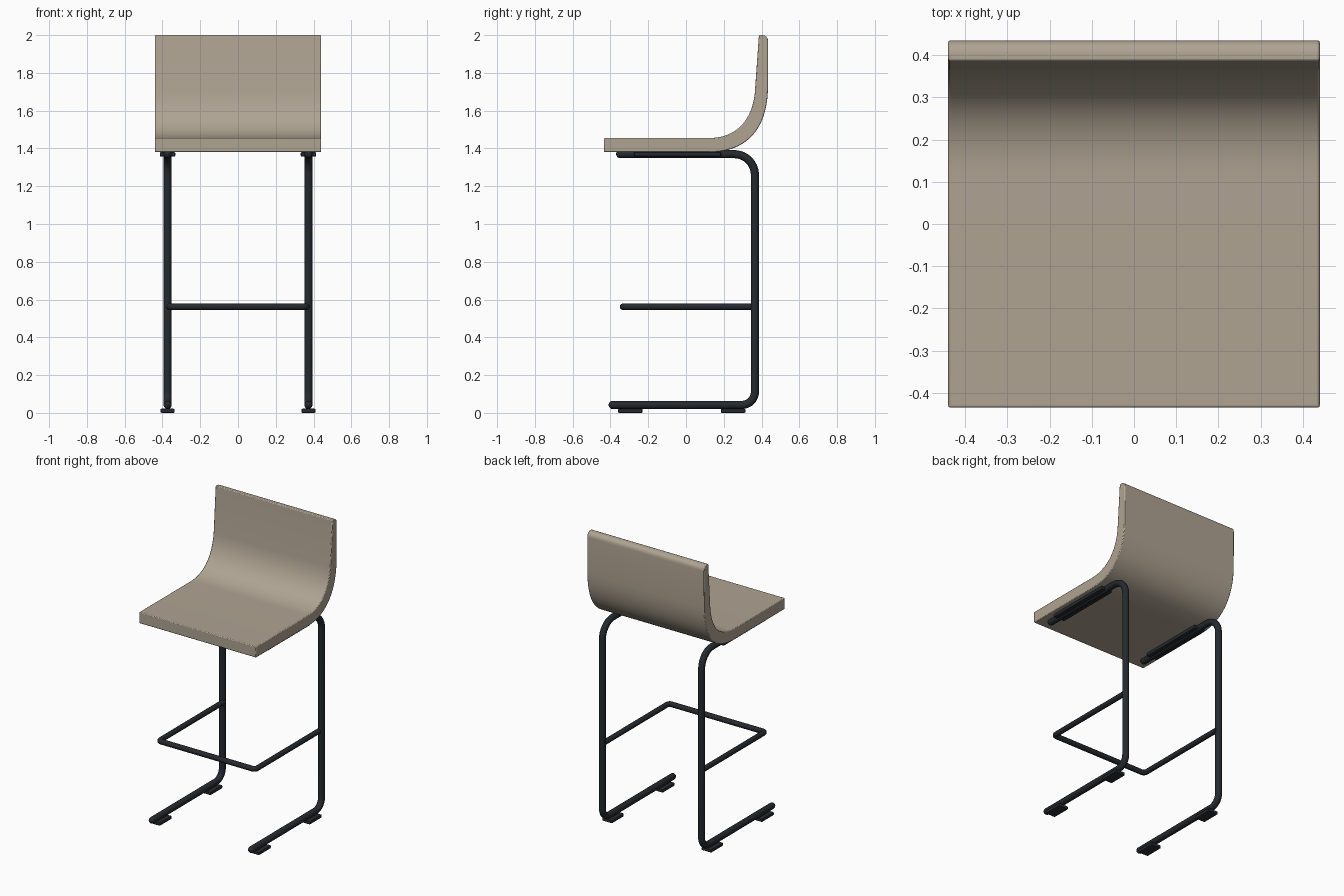
import bpy, bmesh
from math import radians, sin, cos, pi
from mathutils import Vector
from mathutils.geometry import interpolate_bezier

if "Cube" in bpy.data.objects:
    bpy.data.objects.remove(bpy.data.objects["Cube"])


def material(name, rgb):
    m = bpy.data.materials.new(name)
    m.diffuse_color = (*rgb, 1)
    m.use_nodes = True
    m.node_tree.nodes["Principled BSDF"].inputs["Base Color"].default_value = m.diffuse_color
    return m


BEIGE = material("beige", (0.43, 0.37, 0.29))
DARK = material("dark_metal", (0.018, 0.023, 0.028))


def add_object(name, mesh, mat, smooth=True):
    ob = bpy.data.objects.new(name, mesh)
    bpy.context.collection.objects.link(ob)
    mesh.materials.clear()
    mesh.materials.append(mat)
    if smooth:
        bpy.ops.object.select_all(action='DESELECT')
        ob.select_set(True)
        bpy.context.view_layer.objects.active = ob
        bpy.ops.object.shade_smooth_by_angle(angle=radians(35))
    return ob


def bevel(ob, width, segments=2):
    mod = ob.modifiers.new("bevel", 'BEVEL')
    mod.width, mod.segments = width, segments
    mod.limit_method, mod.angle_limit = 'ANGLE', radians(40)


def rounded_path(points, radii, steps=8):
    """Replace each inner corner with a right-angle arc of the given radius."""
    pts = [Vector(p) for p in points]
    out = [pts[0]]
    for a, b, c, r in zip(pts, pts[1:], pts[2:], radii):
        u, v = (a - b).normalized(), (c - b).normalized()
        centre = b + (u + v) * r
        for i in range(steps + 1):
            t = i / steps * pi / 2
            out.append(centre - v * r * cos(t) - u * r * sin(t))
    return out + [pts[-1]]


def tube(name, path, radius, round_ends=False):
    pts = [(p, 1) for p in path]
    if round_ends:  # dome both tips
        def dome(tip, nxt):
            d = (nxt - tip).normalized() * radius
            return [(tip + d * (1 - cos(t)), max(sin(t), 0.15))
                    for t in (0.15, 0.5, 0.9, 1.25, pi / 2)]
        pts = dome(path[0], path[1]) + pts[1:-1] + dome(path[-1], path[-2])[::-1]
    cu = bpy.data.curves.new(name, 'CURVE')
    cu.dimensions = '3D'
    cu.bevel_depth, cu.bevel_resolution, cu.use_fill_caps = radius, 4, True
    sp = cu.splines.new('POLY')
    sp.points.add(len(pts) - 1)
    for q, (p, r) in zip(sp.points, pts):
        q.co, q.radius = (*p, 1), r
    tmp = bpy.data.objects.new("tmp", cu)
    bpy.context.collection.objects.link(tmp)
    bpy.context.view_layer.update()
    dg = bpy.context.evaluated_depsgraph_get()
    mesh = bpy.data.meshes.new_from_object(tmp.evaluated_get(dg))
    bpy.data.objects.remove(tmp)
    return add_object(name, mesh, DARK)


def box(name, centre, size, bev):
    bm = bmesh.new()
    bmesh.ops.create_cube(bm, size=1)
    bmesh.ops.scale(bm, vec=size, verts=bm.verts)
    bmesh.ops.translate(bm, vec=centre, verts=bm.verts)
    mesh = bpy.data.meshes.new(name)
    bm.to_mesh(mesh)
    bm.free()
    bevel(add_object(name, mesh, DARK, False), bev)


# Seat and backrest shell: one side profile extruded across the width
def bez(*p, n=20):
    return interpolate_bezier(*[Vector((0, *q)) for q in p], n)


profile = [Vector((0, -0.435, 1.38))]
profile += bez((0.12, 1.38), (0.31, 1.38), (0.43, 1.49), (0.434, 1.72))
profile += bez((0.435, 1.965), (0.435, 1.985), (0.425, 1.998), (0.405, 2.0), n=6)
profile += [Vector((0, 0.386, 2.0))]
profile += bez((0.364, 1.69), (0.345, 1.53), (0.25, 1.455), (0.12, 1.455))
profile += [Vector((0, -0.435, 1.455))]
bm = bmesh.new()
face = bm.faces.new([bm.verts.new(p + Vector((-0.44, 0, 0))) for p in profile])
ext = bmesh.ops.extrude_face_region(bm, geom=[face])
bmesh.ops.translate(bm, vec=(0.88, 0, 0),
                    verts=[g for g in ext["geom"] if isinstance(g, bmesh.types.BMVert)])
bmesh.ops.recalc_face_normals(bm, faces=bm.faces)
mesh = bpy.data.meshes.new("seat_shell")
bm.to_mesh(mesh)
bm.free()
bevel(add_object("seat_shell", mesh, BEIGE), 0.005)

for side, s in (("left", -1), ("right", 1)):
    x = 0.373 * s
    # Bent side frame
    path = rounded_path([(x, -0.41, 0.042), (x, 0.365, 0.042),
                         (x, 0.365, 1.37), (x, -0.37, 1.37)], (0.07, 0.11))
    tube(side + "_frame", path, 0.0215, True)
    # Mounting plate under the seat
    box(side + "_seat_plate", (x, -0.045, 1.369), (0.082, 0.46, 0.024), 0.006)
    # Floor pads
    for end, y in (("front", -0.295), ("back", 0.25)):
        box(f"{side}_{end}_pad", (x, y, 0.011), (0.075, 0.13, 0.022), 0.006)

# U-shaped footrest
path = rounded_path([(-0.362, 0.365, 0.562), (-0.362, -0.333, 0.562),
                     (0.362, -0.333, 0.562), (0.362, 0.365, 0.562)], (0.02, 0.02), 4)
tube("footrest", path, 0.0175)
